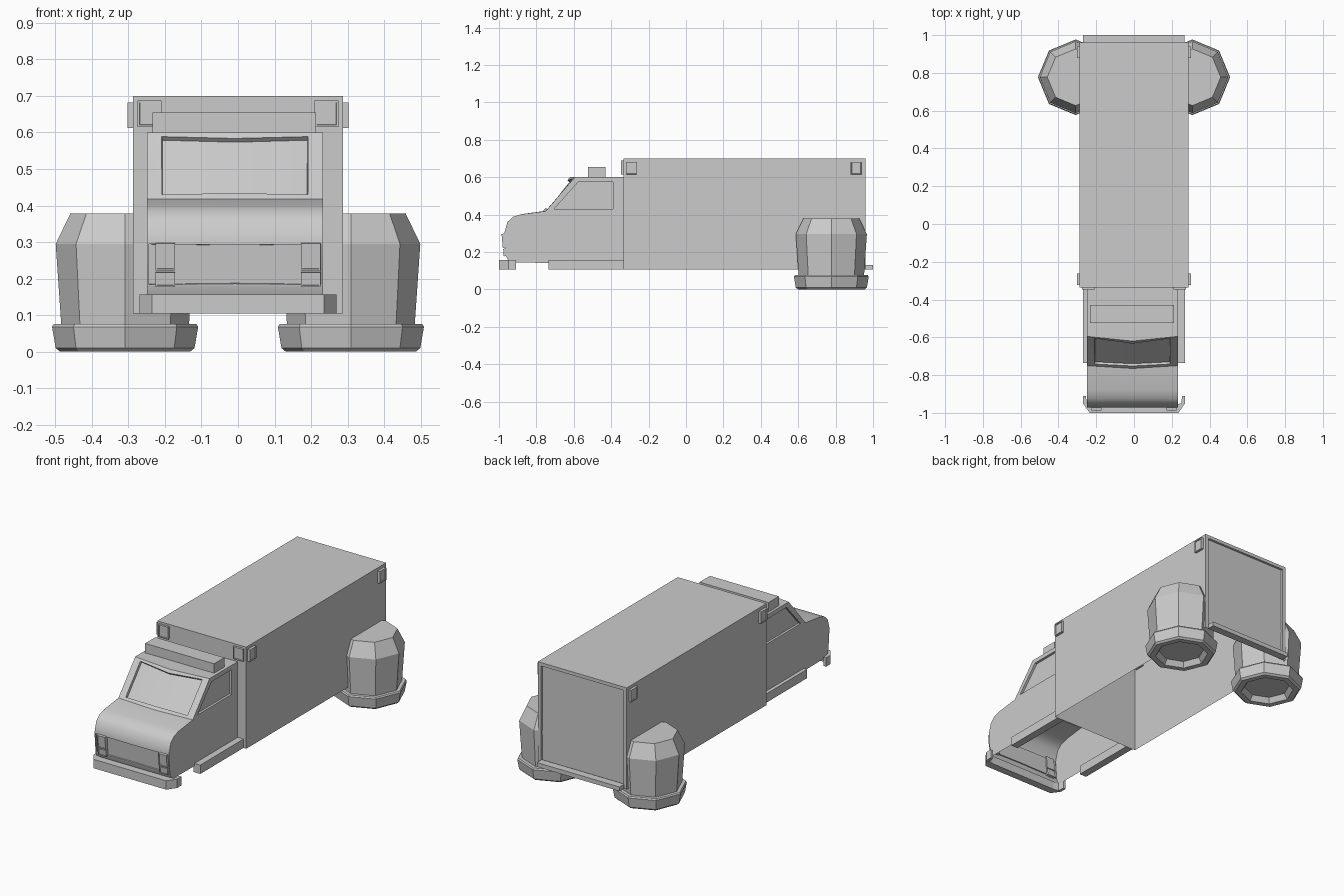
import bpy, bmesh, math
from mathutils import Vector, Matrix

if "Cube" in bpy.data.objects:
    bpy.data.objects.remove(bpy.data.objects["Cube"])


def finish(name, bm):
    bmesh.ops.recalc_face_normals(bm, faces=bm.faces[:])
    me = bpy.data.meshes.new(name)
    bm.to_mesh(me)
    bm.free()
    ob = bpy.data.objects.new(name, me)
    bpy.context.collection.objects.link(ob)
    return ob


def face_towards(bm, n):
    bm.normal_update()
    return max(bm.faces, key=lambda f: f.normal.dot(Vector(n)))


def box(name, lo, hi, panel=None, rim=0.008, depth=-0.004, open_bottom=False, tilt=0):
    """Box between two corners; 'panel' is the side that gets a recessed panel."""
    lo, hi = Vector(lo), Vector(hi)
    bm = bmesh.new()
    bmesh.ops.create_cube(bm, size=1)
    bmesh.ops.recalc_face_normals(bm, faces=bm.faces[:])
    bmesh.ops.scale(bm, vec=hi - lo, verts=bm.verts)
    if panel:
        f = face_towards(bm, panel)
        bmesh.ops.inset_region(bm, faces=[f], thickness=rim)
        bmesh.ops.inset_region(bm, faces=[f], thickness=0.001, depth=depth)
    if open_bottom:
        bmesh.ops.delete(bm, geom=[face_towards(bm, (0, 0, -1))], context='FACES')
    bmesh.ops.rotate(bm, verts=bm.verts, matrix=Matrix.Rotation(tilt, 3, 'X'))
    bmesh.ops.translate(bm, vec=(lo + hi) / 2, verts=bm.verts)
    return finish(name, bm)


# Cargo body, hollow underneath, with recessed rear door
box("cargo_body", (-.288, -.335, .105), (.288, .96, .70), (0, 1, 0), .028, -.012, True)
box("rear_step", (-.27, .955, .105), (.267, 1.0, .13))

# Cab: side profile (y, z), slightly bowed windscreen, open underneath
P = [(-.335, .14), (-.335, .60), (-.595, .60), (-.75, .418), (-.88, .402), (-.925, .388),
     (-.955, .36), (-.972, .30), (-.962, .178), (-.945, .143)]
W = [(-.705, .43), (-.39, .43), (-.39, .575), (-.575, .575)]
CX, HW = -.0085, .241
bm = bmesh.new()
bow = {2: -.025, 3: -.015}
cols = [[bm.verts.new((CX + s * HW, y + (bow.get(i, 0) if s == 0 else 0), z))
         for i, (y, z) in enumerate(P)] for s in (-1, 0, 1)]
screen, grille = [], []
for a, b in zip(cols, cols[1:]):
    for i in range(1, len(P) - 1):
        f = bm.faces.new((a[i], a[i + 1], b[i + 1], b[i]))
        if i == 2:
            screen.append(f)
        if i == 7:
            grille.append(f)
# Cab side walls with recessed windows
for s, c in ((-1, cols[0]), (1, cols[2])):
    w = [bm.verts.new((CX + s * HW, y, z)) for y, z in W]
    r = [bm.verts.new((CX + s * (HW - .014), y, z)) for y, z in W]
    bm.faces.new((c[1], c[2], w[3], w[2]))
    bm.faces.new((c[2], c[3], w[0], w[3]))
    bm.faces.new(c[3:] + [c[0], w[1], w[0]])
    bm.faces.new((c[0], c[1], w[2], w[1]))
    for i in range(4):
        j = (i + 1) % 4
        bm.faces.new((w[i], w[j], r[j], r[i]))
    bm.faces.new(r)
bmesh.ops.recalc_face_normals(bm, faces=bm.faces[:])
bm.normal_update()
if screen[0].normal.y > 0:
    bmesh.ops.reverse_faces(bm, faces=bm.faces[:])
    bm.normal_update()
# Windscreen and grille recesses
bmesh.ops.inset_region(bm, faces=screen, thickness=.021)
for v in {v for f in screen for v in f.verts}:
    v.co.x = CX + (v.co.x - CX) * .885
bmesh.ops.inset_region(bm, faces=screen, thickness=.002, depth=-.014)
bmesh.ops.inset_region(bm, faces=grille, thickness=.008)
bmesh.ops.inset_region(bm, faces=grille, thickness=.001, depth=-.006)
cab = finish("cab", bm)
bpy.context.view_layer.objects.active = cab
cab.select_set(True)
bpy.ops.object.shade_smooth_by_angle(angle=math.radians(32))
cab.select_set(False)

box("roof_light_bar", (-.234, -.525, .60), (.213, -.43, .655))

# Front bumper with swept ends
plan = [(.27, -.91), (.27, -.95), (.235, -1.0)]
inner = [(.22, -.955), (.25, -.95), (.255, -.91)]
outline = plan + [(-x, y) for x, y in reversed(plan)]
outline += [(-x, y) for x, y in reversed(inner)] + inner
bm = bmesh.new()
f = bm.faces.new([bm.verts.new((x, y, .105)) for x, y in outline])
ext = bmesh.ops.extrude_face_region(bm, geom=[f])
bmesh.ops.translate(bm, vec=(0, 0, .052),
                    verts=[v for v in ext["geom"] if isinstance(v, bmesh.types.BMVert)])
finish("front_bumper", bm)


# Rear pods: eight-sided turned profile (radius, height)
def pod(name, x, y):
    prof = [(.125, .03), (.145, .0), (.178, .0), (.19, .01), (.2, .068), (.195, .076),
            (.175, .076), (.19, .295), (.15, .378)]
    bm = bmesh.new()
    rings = [[bm.verts.new((x + r * math.cos(k * math.pi / 4), y + r * math.sin(k * math.pi / 4), z))
              for k in range(8)] for r, z in prof]
    for a, b in zip(rings, rings[1:]):
        for k in range(8):
            j = (k + 1) % 8
            bm.faces.new((a[k], a[j], b[j], b[k]))
    bm.faces.new(rings[0])
    bm.faces.new(rings[-1])
    finish(name, bm)


for s, side in ((-1, "left"), (1, "right")):
    def span(a, b):
        return sorted((s * a, s * b))

    pod(f"pod_{side}", s * .309, .777)

    # Running board
    x0, x1 = span(.225, .27)
    box(f"running_board_{side}", (x0, -.735, .105), (x1, -.335, .157))

    # Marker lamps on the body sides and front
    x0, x1 = span(.28, .303)
    for end, y in (("front", -.322), ("rear", .88)):
        box(f"side_lamp_{end}_{side}", (x0, y, .612), (x1, y + .06, .682), (s, 0, 0))
    x0, x1 = span(.21, .275)
    box(f"front_marker_{side}", (x0, -.348, .615), (x1, -.33, .688), (0, -1, 0))

    # Headlamps and indicators, tilted with the nose
    x0, x1 = span(.172, .226)
    box(f"headlamp_{side}", (x0, -.983, .223), (x1, -.955, .298), (0, -1, 0), .006, tilt=.09)
    box(f"indicator_{side}", (x0, -.976, .178), (x1, -.948, .218), (0, -1, 0), .006, tilt=.09)
